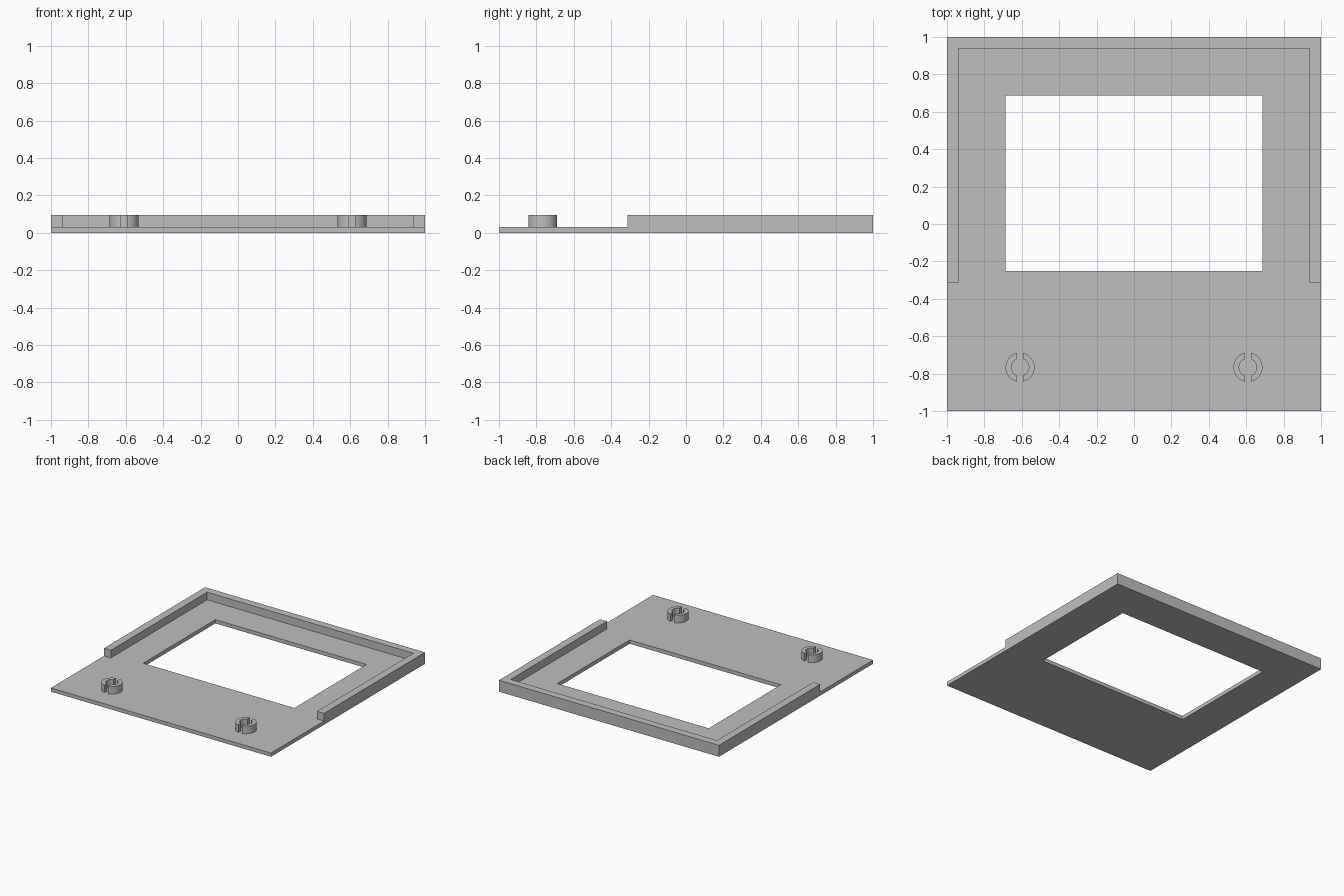
import bpy, bmesh, math

if "Cube" in bpy.data.objects:
    bpy.data.objects.remove(bpy.data.objects["Cube"], do_unlink=True)

BASE = 0.031      # plate thickness
TOP = 0.094       # height of rim and posts
EDGE = 0.0625     # rim width

grey = bpy.data.materials.new("plain_grey")
grey.use_nodes = True
grey.diffuse_color = (0.52, 0.52, 0.52, 1)
grey.node_tree.nodes["Principled BSDF"].inputs["Base Color"].default_value = (0.52, 0.52, 0.52, 1)


def prism(name, outlines, z0, z1):
    """Extrude flat outlines, which may share corners, from z0 up to z1."""
    bm = bmesh.new()
    for outline in outlines:
        bm.faces.new([bm.verts.new((x, y, z0)) for x, y in outline])
    bmesh.ops.remove_doubles(bm, verts=bm.verts[:], dist=1e-5)
    result = bmesh.ops.extrude_face_region(bm, geom=bm.faces[:], use_keep_orig=True)
    raised = [v for v in result["geom"] if isinstance(v, bmesh.types.BMVert)]
    bmesh.ops.translate(bm, verts=raised, vec=(0, 0, z1 - z0))
    bmesh.ops.recalc_face_normals(bm, faces=bm.faces[:])
    mesh = bpy.data.meshes.new(name)
    bm.to_mesh(mesh)
    bm.free()
    mesh.materials.append(grey)
    obj = bpy.data.objects.new(name, mesh)
    bpy.context.collection.objects.link(obj)
    return obj


def rectangle(x0, x1, y0, y1):
    return [(x0, y0), (x1, y0), (x1, y1), (x0, y1)]


# Flat plate with a rectangular window
outer = rectangle(-1, 1, -1, 1)
window = rectangle(-0.6875, 0.6875, -0.25, 0.6875)
sides = [(outer[i], outer[(i + 1) % 4], window[(i + 1) % 4], window[i]) for i in range(4)]
prism("base_plate", sides, 0, BASE)

# Raised rim around the back and part of both sides
inner, front = 1 - EDGE, -0.3125
prism("raised_rim", [[(-1, front), (-inner, front), (-inner, inner), (inner, inner),
                      (inner, front), (1, front), (1, 1), (-1, 1)]], BASE, TOP)


# Split round posts: two half rings with a slot between them
def arc(radius, gap, steps=20):
    limit = math.acos(gap / radius)
    angles = [limit * (2 * i / steps - 1) for i in range(steps + 1)]
    return [(radius * math.cos(a), radius * math.sin(a)) for a in angles]


half_ring = arc(0.078, 0.0165) + arc(0.047, 0.0165)[::-1]
for side, cx in (("left", 0.609), ("right", -0.609)):
    for half, sign in (("outer", 1), ("inner", -1)):
        facing = sign if cx > 0 else -sign
        outline = [(cx + facing * x, y - 0.766) for x, y in half_ring]
        post = prism(f"{side}_post_{half}_half", [outline], BASE, TOP)
        bpy.ops.object.select_all(action="DESELECT")
        post.select_set(True)
        bpy.context.view_layer.objects.active = post
        bpy.ops.object.shade_smooth_by_angle(angle=math.radians(30))
